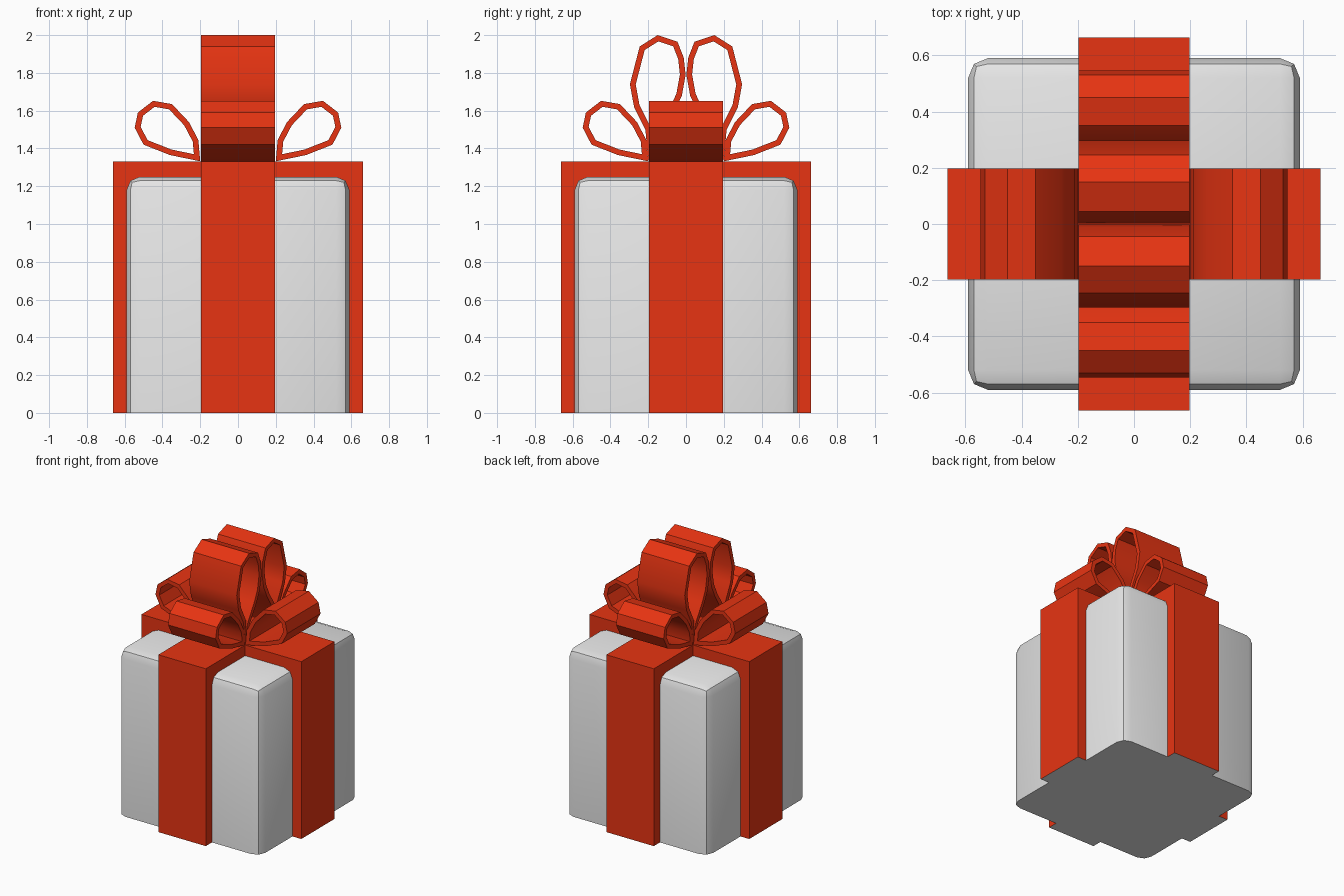
import bpy, bmesh, math
from mathutils import Vector

if "Cube" in bpy.data.objects:
    bpy.data.objects.remove(bpy.data.objects["Cube"])


def material(name, rgb):
    m = bpy.data.materials.new(name)
    m.diffuse_color = (*rgb, 1)
    m.use_nodes = True
    m.node_tree.nodes["Principled BSDF"].inputs["Base Color"].default_value = m.diffuse_color
    return m


RED = material("ribbon red", (0.8, 0.034, 0.006))
GREY = material("paper grey", (0.8, 0.8, 0.8))
HALF_W = 0.197  # half width of every ribbon strip


def finish(bm, name, mats):
    bmesh.ops.recalc_face_normals(bm, faces=bm.faces)
    me = bpy.data.meshes.new(name)
    bm.to_mesh(me)
    bm.free()
    for m in mats:
        me.materials.append(m)
    ob = bpy.data.objects.new(name, me)
    bpy.context.collection.objects.link(ob)
    bpy.ops.object.select_all(action='DESELECT')
    ob.select_set(True)
    bpy.context.view_layer.objects.active = ob
    bpy.ops.object.shade_smooth_by_angle(angle=math.radians(30))
    return ob


# Gift box: rounded everywhere except around the base
bm = bmesh.new()
bmesh.ops.create_cube(bm, size=1)
for v in bm.verts:
    v.co = (v.co.x * 1.18, v.co.y * 1.18, (v.co.z + 0.5) * 1.25)
edges = [e for e in bm.edges if max(v.co.z for v in e.verts) > 0.1]
bmesh.ops.bevel(bm, geom=edges, offset=0.07, segments=2, profile=0.5,
                affect='EDGES', clamp_overlap=True)
finish(bm, "gift_box", [GREY])

# Crossed ribbon wrapped around the box: plus-shaped profile pulled up
a, b = HALF_W, 0.663
arm = [(b, -a), (b, a), (a, a)]
bm = bmesh.new()
plus = []
for k in range(4):
    c, s = [(1, 0), (0, 1), (-1, 0), (0, -1)][k]
    plus += [(c * x - s * y, s * x + c * y) for x, y in arm]
base = bm.faces.new([bm.verts.new((x, y, 0)) for x, y in plus])
res = bmesh.ops.extrude_face_region(bm, geom=[base], use_keep_orig=True)
for v in res["geom"]:
    if isinstance(v, bmesh.types.BMVert):
        v.co.z = 1.33
for f in bm.faces:  # underside is paper
    f.material_index = 1 if f.calc_center_median().z < 0.01 else 0
finish(bm, "wrapped_ribbon", [RED, GREY])


def inset(points, t):
    """Move a counter-clockwise outline inward by t."""
    pts = [Vector(p) for p in points]
    out = []
    for i, p in enumerate(pts):
        d0 = (p - pts[i - 1]).normalized()
        d1 = (pts[(i + 1) % len(pts)] - p).normalized()
        n0, n1 = Vector((-d0.y, d0.x)), Vector((-d1.y, d1.x))
        out.append(p + (n0 + n1) * t / max(1 + n0.dot(n1), 0.25))
    return out


def bow_loop(name, outline, turns, t=0.03):
    """Ribbon loop: outline in (outward, z), swept across the ribbon width."""
    bm = bmesh.new()
    ca, sa = [(1, 0), (0, 1), (-1, 0), (0, -1)][turns]
    rings = []
    for pts in (outline, inset(outline, t)):
        for w in (-HALF_W, HALF_W):
            rings.append([bm.verts.new((ca * p[0] - sa * w, sa * p[0] + ca * w, p[1]))
                          for p in pts])
    o0, o1, i0, i1 = rings
    n = len(outline)
    for i in range(n):
        j = (i + 1) % n
        for p, q in ((o0, o1), (i0, i1), (o0, i0), (o1, i1)):
            bm.faces.new((p[i], p[j], q[j], q[i]))
    finish(bm, name, [RED])


# Bow loops, pinched at the edge of the centre square
LOW = [(0.2, 1.332), (0.36, 1.365), (0.5, 1.42), (0.547, 1.51), (0.53, 1.59),
       (0.45, 1.652), (0.35, 1.635), (0.26, 1.54), (0.21, 1.445)]
HIGH = [(0.2, 1.335), (0.215, 1.5), (0.275, 1.62), (0.297, 1.74), (0.245, 1.94),
        (0.15, 2.0), (0.045, 1.965), (0.012, 1.88), (0.002, 1.79), (0.022, 1.68),
        (0.065, 1.59), (0.14, 1.47)]
for k, side in enumerate(("right", "back", "left", "front")):
    bow_loop("low_loop_" + side, LOW, k)
for k, side in ((1, "back"), (3, "front")):
    bow_loop("high_loop_" + side, HIGH, k)
